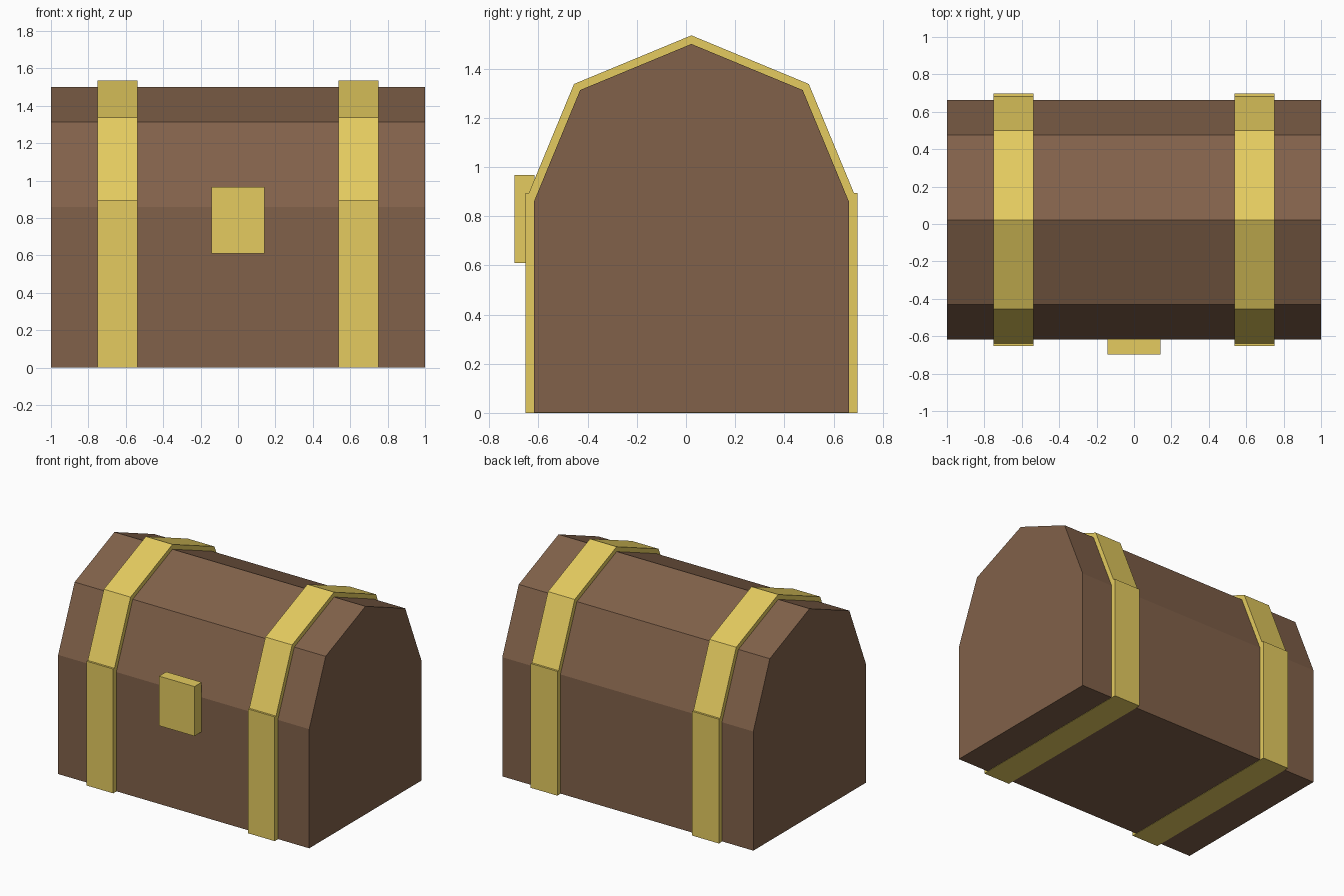
import bpy, bmesh
from math import cos, sin, pi

if "Cube" in bpy.data.objects:
    bpy.data.objects.remove(bpy.data.objects["Cube"])

CY = 0.022       # depth centre of the chest
SPRING = 0.86    # height where the lid arch begins


def material(name, color):
    m = bpy.data.materials.new(name)
    m.diffuse_color = (*color, 1)
    m.use_nodes = True
    m.node_tree.nodes["Principled BSDF"].inputs["Base Color"].default_value = m.diffuse_color
    return m


wood = material("wood", (0.22, 0.12, 0.068))
brass = material("brass", (0.78, 0.60, 0.115))


def arch(radius, segments=4):
    """Half circle in the y-z plane, from front to back."""
    return [(CY - radius * cos(pi * i / segments), SPRING + radius * sin(pi * i / segments))
            for i in range(segments + 1)]


def rect(y0, y1, z0, z1):
    return [(y0, z0), (y0, z1), (y1, z1), (y1, z0)]


def extrude_x(name, profile, x0, x1, mat):
    """Extrude a y-z profile along x into a closed solid."""
    bm = bmesh.new()
    face = bm.faces.new([bm.verts.new((x0, y, z)) for y, z in profile])
    out = bmesh.ops.extrude_face_region(bm, geom=[face])
    verts = [v for v in out["geom"] if isinstance(v, bmesh.types.BMVert)]
    bmesh.ops.translate(bm, verts=verts, vec=(x1 - x0, 0, 0))
    bmesh.ops.recalc_face_normals(bm, faces=bm.faces)
    mesh = bpy.data.meshes.new(name)
    bm.to_mesh(mesh)
    bm.free()
    mesh.materials.append(mat)
    obj = bpy.data.objects.new(name, mesh)
    bpy.context.collection.objects.link(obj)
    return obj


# Chest body with faceted domed lid (raised a hair so the strap undersides show cleanly)
R = 0.64
extrude_x("chest_body", [(CY - R, 0.002)] + arch(R) + [(CY + R, 0.002)], -1, 1, wood)

# Brass straps: lower band plus arched lid band on each side
S = 0.675
for side, x0, x1 in (("left", -0.75, -0.537), ("right", 0.537, 0.75)):
    extrude_x(f"{side}_lower_strap", rect(CY - S, CY + S, 0, 0.895), x0, x1, brass)
    extrude_x(f"{side}_lid_strap", arch(S), x0, x1, brass)

# Lock plate on the front
extrude_x("lock", rect(-0.697, -0.615, 0.61, 0.967), -0.141, 0.141, brass)
